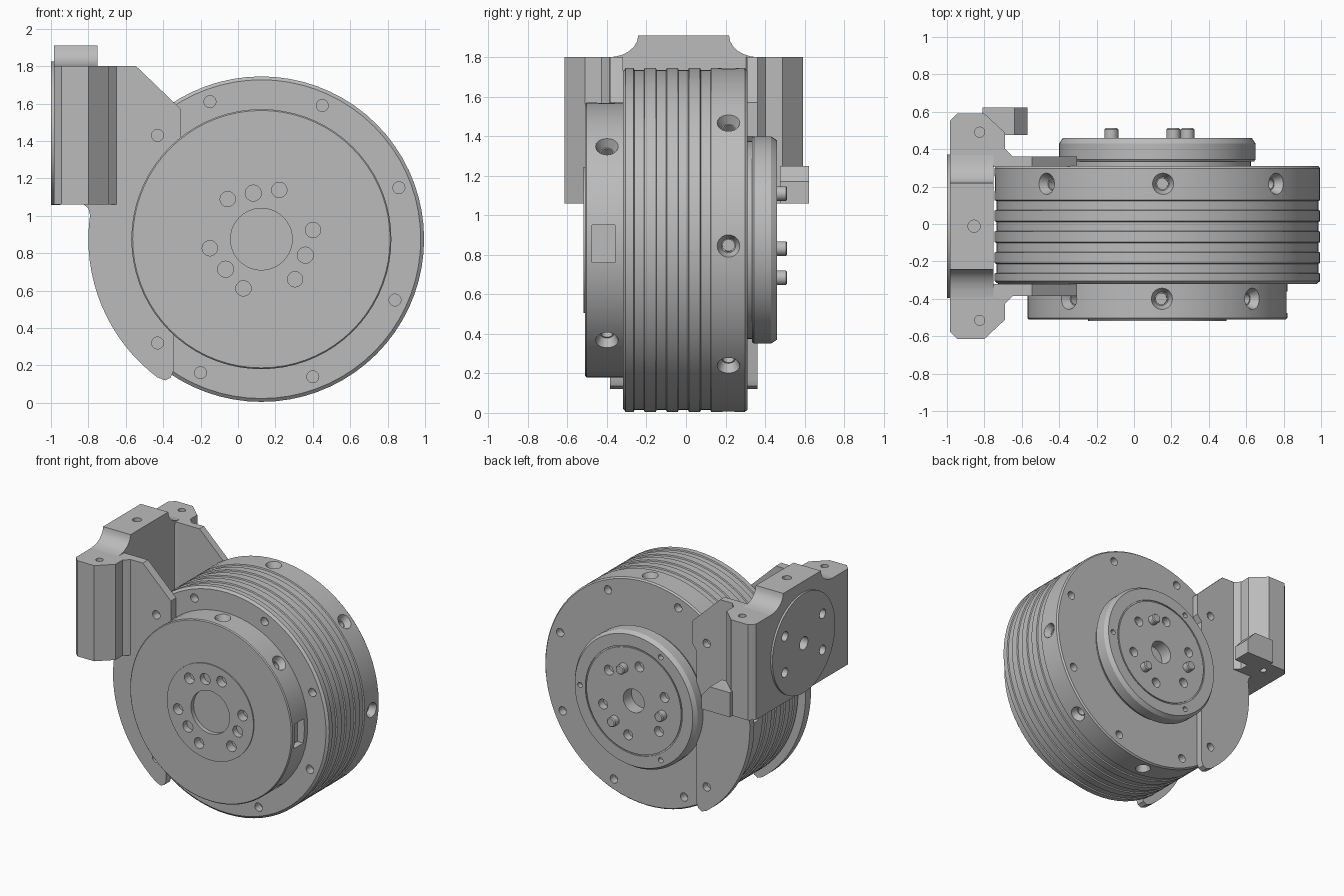
import bpy, bmesh
from math import sin, cos, pi, radians
from mathutils import Vector

cube = bpy.data.objects.get("Cube")
if cube:
    bpy.data.objects.remove(cube)

CX, CZ = 0.125, 0.875      # axis of the drum
MID = -0.012               # symmetry plane of the bracket

grey = bpy.data.materials.new("machined_grey")
grey.use_nodes = True
GREY = (0.5, 0.5, 0.5, 1)
grey.diffuse_color = GREY
grey.node_tree.nodes["Principled BSDF"].inputs["Base Color"].default_value = GREY


def polar(r, deg, y):
    a = radians(deg)
    return Vector((CX + r * cos(a), y, CZ + r * sin(a)))


def add_object(name, bm):
    bmesh.ops.recalc_face_normals(bm, faces=bm.faces)
    mesh = bpy.data.meshes.new(name)
    bm.to_mesh(mesh)
    bm.free()
    mesh.materials.append(grey)
    obj = bpy.data.objects.new(name, mesh)
    bpy.context.collection.objects.link(obj)
    return obj


def skin(bm, rings):
    """Join rings of points into a closed solid."""
    loops = [[bm.verts.new(p) for p in ring] for ring in rings]
    n = len(loops[0])
    for a, b in zip(loops, loops[1:]):
        for i in range(n):
            j = (i + 1) % n
            bm.faces.new((a[i], a[j], b[j], b[i]))
    bm.faces.new(loops[0])
    bm.faces.new(loops[-1])


def lathe(name, profile, steps=72):
    bm = bmesh.new()
    skin(bm, [[polar(r, 360 * i / steps, y) for i in range(steps)] for r, y in profile])
    return add_object(name, bm)


def rod(bm, p, q, r1, r2=None, steps=20):
    """Cylinder or cone from p to q."""
    p, q = Vector(p), Vector(q)
    r2 = r1 if r2 is None else r2
    turn = (q - p).to_track_quat("Z", "Y")
    circle = [Vector((cos(2 * pi * i / steps), sin(2 * pi * i / steps), 0)) for i in range(steps)]
    skin(bm, [[p + turn @ (c * r1) for c in circle], [q + turn @ (c * r2) for c in circle]])


def prism(bm, outline, axis, low, high):
    """Extrude a 2D outline along one axis."""
    def place(u, v, w):
        return {"x": (w, u, v), "y": (u, w, v), "z": (u, v, w)}[axis]
    skin(bm, [[place(u, v, w) for u, v in outline] for w in (low, high)])


def cut(obj, cutters):
    tool = add_object("cutter", cutters)
    tool.hide_render = True
    mod = obj.modifiers.new("holes", "BOOLEAN")
    mod.operation, mod.solver, mod.object = "DIFFERENCE", "EXACT", tool
    mod.use_self = True
    graph = bpy.context.evaluated_depsgraph_get()
    mesh = bpy.data.meshes.new_from_object(obj.evaluated_get(graph))
    obj.modifiers.clear()
    obj.data = mesh
    bpy.data.objects.remove(tool)


def radial_hole(bm, r, deg, y):
    # countersink followed by a narrow bore
    rod(bm, polar(r + 0.01, deg, y), polar(r - 0.05, deg, y), 0.062, 0.036)
    rod(bm, polar(r - 0.04, deg, y), polar(r - 0.1, deg, y), 0.03)


# Drum with shallow cooling grooves
R = 0.87
profile = [(R - 0.018, -0.32), (R, -0.305)]
for k in range(4):
    y = -0.265 + 0.112 * k
    profile += [(R, y), (R - 0.009, y + 0.004), (R - 0.009, y + 0.052), (R, y + 0.056)]
profile += [(R, 0.298), (R - 0.01, 0.31)]
drum = lathe("drum", profile)
holes = bmesh.new()
for k in range(8):
    radial_hole(holes, R, 43 + 45 * k, 0.215)
    for y in (-0.32, 0.31):
        rod(holes, polar(0.785, 20.5 + 45 * k, y * 1.1), polar(0.785, 20.5 + 45 * k, y * 0.8), 0.032)
cut(drum, holes)

# Front cap with hub face
cap = lathe("front_cap", [(0.695, -0.3), (0.695, -0.503), (0.688, -0.51),
                          (0.37, -0.51), (0.37, -0.518)])
holes = bmesh.new()
for deg in (-47, 43, 88, 133):
    radial_hole(holes, 0.695, deg, -0.4)
for k in range(6):
    rod(holes, polar(0.28, 10 + 60 * k, -0.55), polar(0.28, 10 + 60 * k, -0.45), 0.041)
for k in range(3):
    rod(holes, polar(0.25, 100 + 120 * k, -0.55), polar(0.25, 100 + 120 * k, -0.47), 0.043)
rod(holes, (CX, -0.55, CZ), (CX, -0.485, CZ), 0.165, steps=40)
prism(holes, [(-0.475, 0.76), (-0.36, 0.76), (-0.36, 0.95), (-0.475, 0.95)], "x", 0.76, 0.9)
cut(cap, holes)

# Rear output flange
flange = lathe("rear_flange", [(0.5, 0.3), (0.5, 0.335), (0.518, 0.335), (0.525, 0.345),
                               (0.525, 0.43), (0.505, 0.46), (0.415, 0.46), (0.415, 0.452),
                               (0.405, 0.452), (0.405, 0.46)])
holes = bmesh.new()
for k in range(6):
    rod(holes, polar(0.28, 40 + 60 * k, 0.4), polar(0.28, 40 + 60 * k, 0.5), 0.038)
for k in range(3):
    rod(holes, polar(0.46, 120 * k, 0.42), polar(0.46, 120 * k, 0.5), 0.02)
rod(holes, (CX, 0.36, CZ), (CX, 0.5, CZ), 0.09, steps=32)
cut(flange, holes)

# Dowel pins on the flange
pins = bmesh.new()
for k in range(3):
    deg = 70 + 120 * k
    rod(pins, polar(0.25, deg, 0.44), polar(0.25, deg, 0.505), 0.037)
    rod(pins, polar(0.25, deg, 0.505), polar(0.25, deg, 0.512), 0.037, 0.03)
add_object("dowel_pins", pins)

# Curved side plates of the bracket
outline = [(-0.85, 1.8), (-0.545, 1.8), (-0.305, 1.57), (-0.305, 1.4), (-0.345, 1.35),
           (-0.345, 0.17), (-0.36, 0.135), (-0.39, 0.12)]
for k in range(17):
    p = polar(0.925, 233 - 61 * k / 16, 0)
    outline.append((p.x, p.z))
outline += [(-0.8, 1.04), (-0.825, 1.06), (-0.85, 1.06)]
for name, low, high in (("front_side_plate", -0.385, -0.32), ("rear_side_plate", 0.308, 0.362)):
    plate = bmesh.new()
    prism(plate, outline, "y", low, high)
    plate = add_object(name, plate)
    holes = bmesh.new()
    for deg in (135, 225):
        rod(holes, polar(0.785, deg, low - 0.02), polar(0.785, deg, high + 0.02), 0.032)
    cut(plate, holes)

# Mounting block: half outline mirrored about its middle
half = [(-0.755, 0.315), (-0.65, 0.33), (-0.65, 0.375), (-0.69, 0.415), (-0.69, 0.5),
        (-0.8, 0.603), (-0.945, 0.603), (-0.985, 0.563)]
block = bmesh.new()
prism(block, [(x, MID + y) for x, y in half] + [(x, MID - y) for x, y in reversed(half)],
      "z", 1.06, 1.8)
block = add_object("mounting_block", block)
holes = bmesh.new()
for side in (-1, 1):
    y = MID + side * 0.503
    rod(holes, (-0.825, y, 1.7), (-0.825, y, 1.85), 0.027)
    rod(holes, (-0.825, y, 1.0), (-0.825, y, 1.16), 0.027)
cut(block, holes)

# Raised saddle on top with concave shoulders
arc = [(0.38 - 0.15 * cos(t * pi / 12), 1.91 - 0.11 * sin(t * pi / 12)) for t in range(7)]
saddle = bmesh.new()
outline = [(MID + y, z) for y, z in arc] + [(MID + 0.38, 1.78), (MID - 0.38, 1.78)]
outline += [(MID - y, z) for y, z in reversed(arc)]
prism(saddle, outline, "x", -0.985, -0.75)
saddle = add_object("top_saddle", saddle)
holes = bmesh.new()
rod(holes, (-0.855, MID, 1.83), (-0.855, MID, 1.95), 0.033)
cut(saddle, holes)

# Round mounting pad
pad = bmesh.new()
rod(pad, (-1.0, MID, 1.442), (-0.95, MID, 1.442), 0.384, steps=64)
pad = add_object("mounting_pad", pad)
holes = bmesh.new()
rod(holes, (-1.05, MID, 1.442), (-0.93, MID, 1.442), 0.05)
for sy in (-1, 1):
    for sz in (-1, 1):
        y, z = MID + sy * 0.23, 1.442 + sz * 0.14
        rod(holes, (-1.05, y, z), (-0.93, y, z), 0.036)
cut(pad, holes)
holes = bmesh.new()
rod(holes, (-1.05, MID, 1.442), (-0.9, MID, 1.442), 0.05)
for sy in (-1, 1):
    for sz in (-1, 1):
        y, z = MID + sy * 0.23, 1.442 + sz * 0.14
        rod(holes, (-1.05, y, z), (-0.9, y, z), 0.036)
cut(block, holes)

# Small chamfered tab on the rear wing
tab = bmesh.new()
prism(tab, [(-0.81, 1.06), (-0.57, 1.06), (-0.57, 1.17), (-0.64, 1.25), (-0.81, 1.25)],
      "y", 0.475, 0.622)
add_object("rear_tab", tab)

# Smooth the round surfaces and keep edges sharp
bpy.ops.object.select_all(action="DESELECT")
for obj in bpy.context.scene.objects:
    if obj.type == "MESH" and obj.data.materials and obj.data.materials[0] == grey:
        obj.select_set(True)
        bpy.context.view_layer.objects.active = obj
bpy.ops.object.shade_smooth_by_angle(angle=radians(25))
